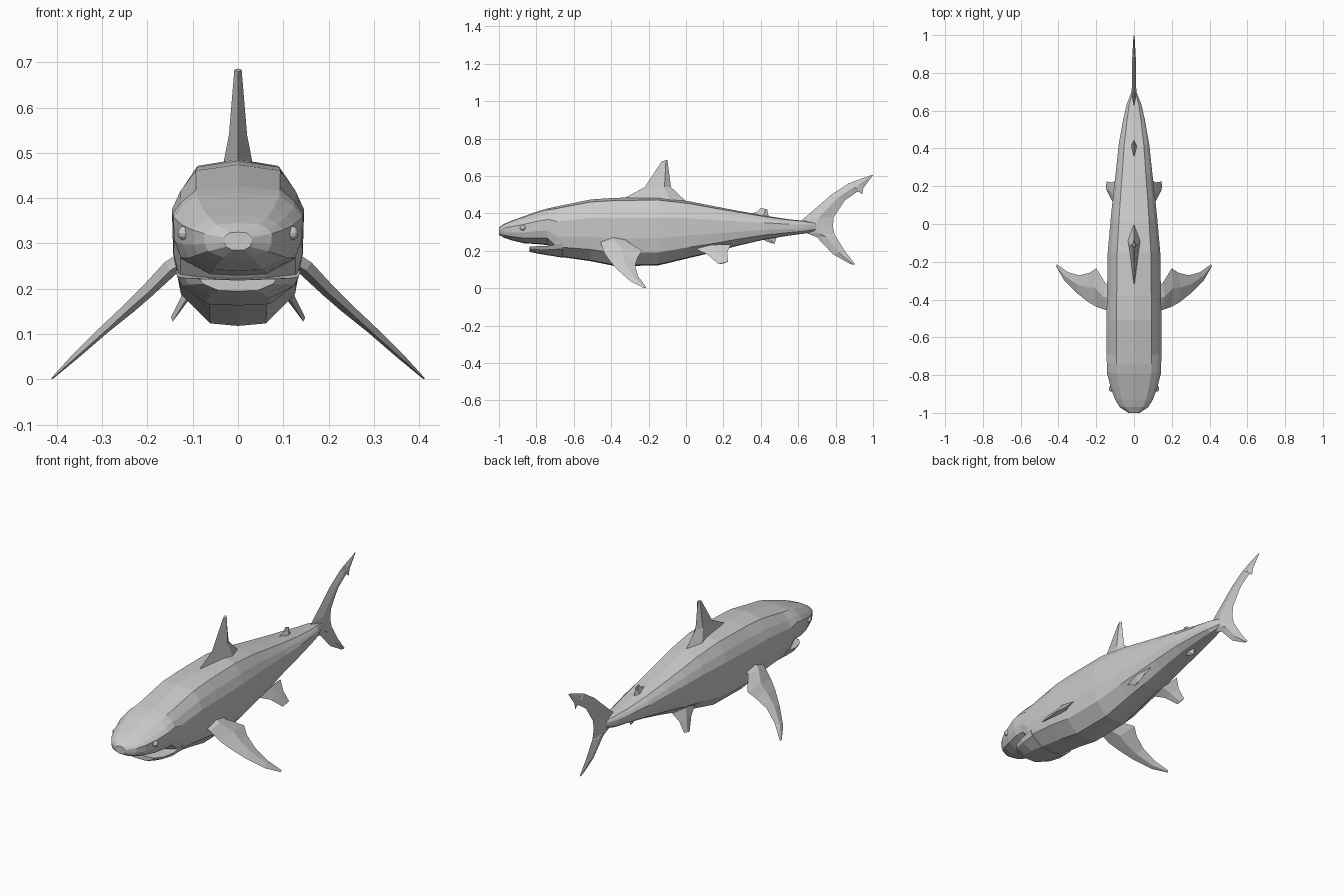
import bpy, bmesh, math
from mathutils import Vector

grey = bpy.data.materials.new("shark grey")
grey.diffuse_color = (0.6, 0.6, 0.6, 1)


def make(name, rings):
    """Skin a list of equal-length closed rings and cap both ends."""
    bm = bmesh.new()
    rows = [[bm.verts.new(p) for p in r] for r in rings]
    n = len(rows[0])
    for a, b in zip(rows, rows[1:]):
        for i in range(n):
            j = (i + 1) % n
            bm.faces.new((a[i], a[j], b[j], b[i]))
    bm.faces.new(rows[0])
    bm.faces.new(rows[-1])
    bmesh.ops.recalc_face_normals(bm, faces=bm.faces)
    me = bpy.data.meshes.new(name)
    bm.to_mesh(me)
    bm.free()
    me.materials.append(grey)
    ob = bpy.data.objects.new(name, me)
    bpy.context.collection.objects.link(ob)
    return ob


def loft(name, half, stations):
    """Body-like loft: half section (x, t) scaled at each (y, width, bottom, top)."""
    section = half + [(-x, t) for x, t in reversed(half) if x]
    return make(name, [[(x * w, y, (lo + hi) / 2 + t * (hi - lo) / 2)
                        for x, t in section] for y, w, lo, hi in stations])


def fin(name, levels, normal=(1, 0, 0), thickest=0.5):
    """Fin with diamond chords: each level is (leading point, trailing point, half thickness)."""
    rings = []
    for lead, trail, th in levels:
        a, b = Vector(lead), Vector(trail)
        mid, off = a.lerp(b, thickest), Vector(normal).normalized() * th
        rings.append([a, mid + off, b, mid - off])
    return make(name, rings)


def upright(levels):
    return [((0, *a), (0, *b), t) for a, b, t in levels]


def mirrored(ob):
    m = ob.modifiers.new("mirror", 'MIRROR')
    m.use_axis = (True, False, False)
    return ob


# Body
loft("body",
     [(0, -1), (.43, -.97), (.88, -.62), (.98, -.2), (1, .40),
      (.87, .65), (.64, .92), (0, 1)],
     [(-1.0, .03, .285, .325), (-.97, .075, .268, .345), (-.93, .10, .255, .362),
      (-.865, .124, .24, .385), (-.79, .143, .235, .412), (-.74, .144, .23, .426),
      (-.69, .145, .17, .437), (-.51, .146, .144, .474), (-.38, .143, .118, .483),
      (-.15, .139, .121, .486), (.02, .124, .162, .464), (.14, .112, .19, .44),
      (.27, .097, .225, .415), (.42, .081, .26, .388), (.55, .058, .281, .368),
      (.63, .04, .291, .36), (.71, .008, .31, .345)])

# Lower jaw, leaving a narrow mouth slit
loft("lower_jaw", [(0, -1), (.5, -.92), (.92, .2), (1, 1), (0, .8)],
     [(-.838, .085, .195, .222), (-.80, .118, .186, .224),
      (-.74, .134, .176, .226), (-.66, .138, .163, .24)])

# Eyes
bpy.ops.mesh.primitive_uv_sphere_add(segments=10, ring_count=6, radius=.016,
                                     location=(.118, -.872, .323))
eye = bpy.context.object
eye.name = "eyes"
bpy.ops.object.transform_apply(location=True)
eye.data.materials.append(grey)
mirrored(eye)

# Upright fins
fin("dorsal_fin", upright([((-.36, .465), (.01, .455), .036),
                           ((-.22, .54), (-.08, .54), .02),
                           ((-.13, .678), (-.10, .686), .008)]), thickest=.75)
fin("second_dorsal_fin", upright([((.31, .385), (.45, .375), .018),
                                  ((.385, .41), (.435, .40), .01),
                                  ((.40, .43), (.435, .42), .004)]), thickest=.7)
fin("anal_fin", upright([((.38, .28), (.49, .28), .014),
                         ((.43, .25), (.48, .26), .008),
                         ((.46, .24), (.475, .24), .003)]))
fin("tail_upper_lobe", upright([((.60, .325), (.785, .325), .014),
                                ((.625, .368), (.79, .38), .012),
                                ((.78, .502), (.85, .47), .011),
                                ((.87, .56), (.92, .518), .009),
                                ((.885, .565), (.942, .502), .007),
                                ((.90, .572), (.948, .535), .007),
                                ((.99, .604), (1.0, .604), .003)]))
fin("tail_lower_lobe", upright([((.60, .33), (.785, .33), .014),
                                ((.63, .30), (.795, .285), .012),
                                ((.70, .272), (.80, .277), .011),
                                ((.785, .182), (.85, .197), .009),
                                ((.88, .128), (.905, .127), .003)]))

# Paired fins sweeping out and down
mirrored(fin("pectoral_fins", [((.10, -.46, .27), (.10, -.33, .28), .02),
                               ((.15, -.455, .24), (.15, -.315, .25), .018),
                               ((.20, -.438, .19), (.20, -.235, .20), .015),
                               ((.24, -.415, .155), (.235, -.258, .165), .013),
                               ((.30, -.368, .10), (.29, -.272, .12), .010),
                               ((.37, -.298, .038), (.35, -.255, .062), .007),
                               ((.412, -.225, .0), (.408, -.213, .005), .002)],
             normal=(.68, 0, .73)))
mirrored(fin("pelvic_fins", [((.085, .04, .215), (.085, .24, .235), .012),
                             ((.112, .115, .18), (.115, .22, .19), .010),
                             ((.144, .175, .128), (.146, .225, .14), .004)],
             normal=(.85, 0, .5)))
